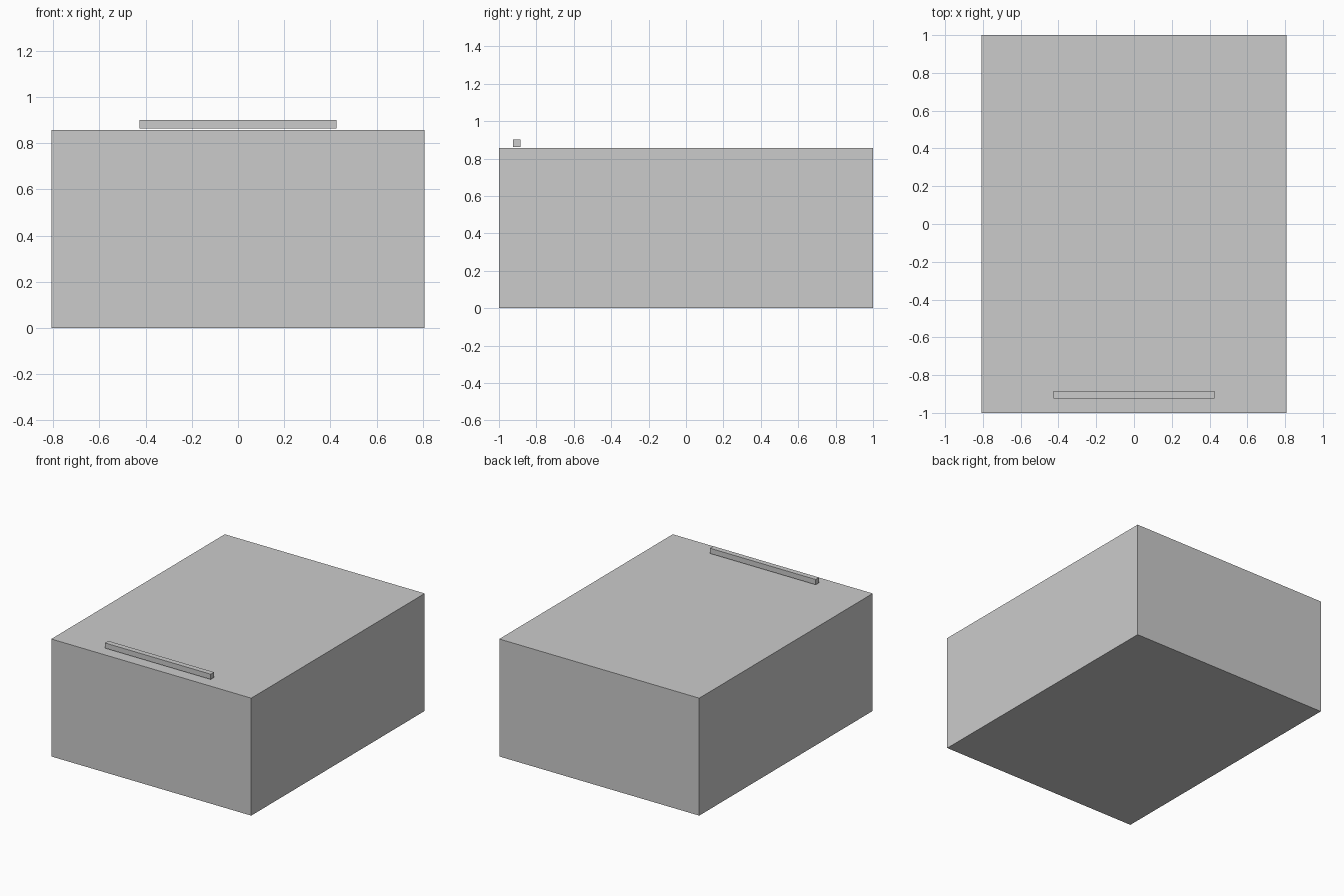
import bpy

if "Cube" in bpy.data.objects:
    bpy.data.objects.remove(bpy.data.objects["Cube"])


def box(name, lo, hi):
    """Axis-aligned block between two corners."""
    bpy.ops.mesh.primitive_cube_add(size=1, location=[(a + b) / 2 for a, b in zip(lo, hi)])
    ob = bpy.context.object
    ob.name = name
    ob.scale = [b - a for a, b in zip(lo, hi)]
    bpy.ops.object.transform_apply(location=False, rotation=False, scale=True)
    return ob


# Main closed body
box("body", (-0.807, -1.0, 0.0), (0.807, 1.0, 0.857))

# Slim handle bar hovering just above the top, near the front edge
box("handle_bar", (-0.427, -0.924, 0.863), (0.427, -0.885, 0.901))
